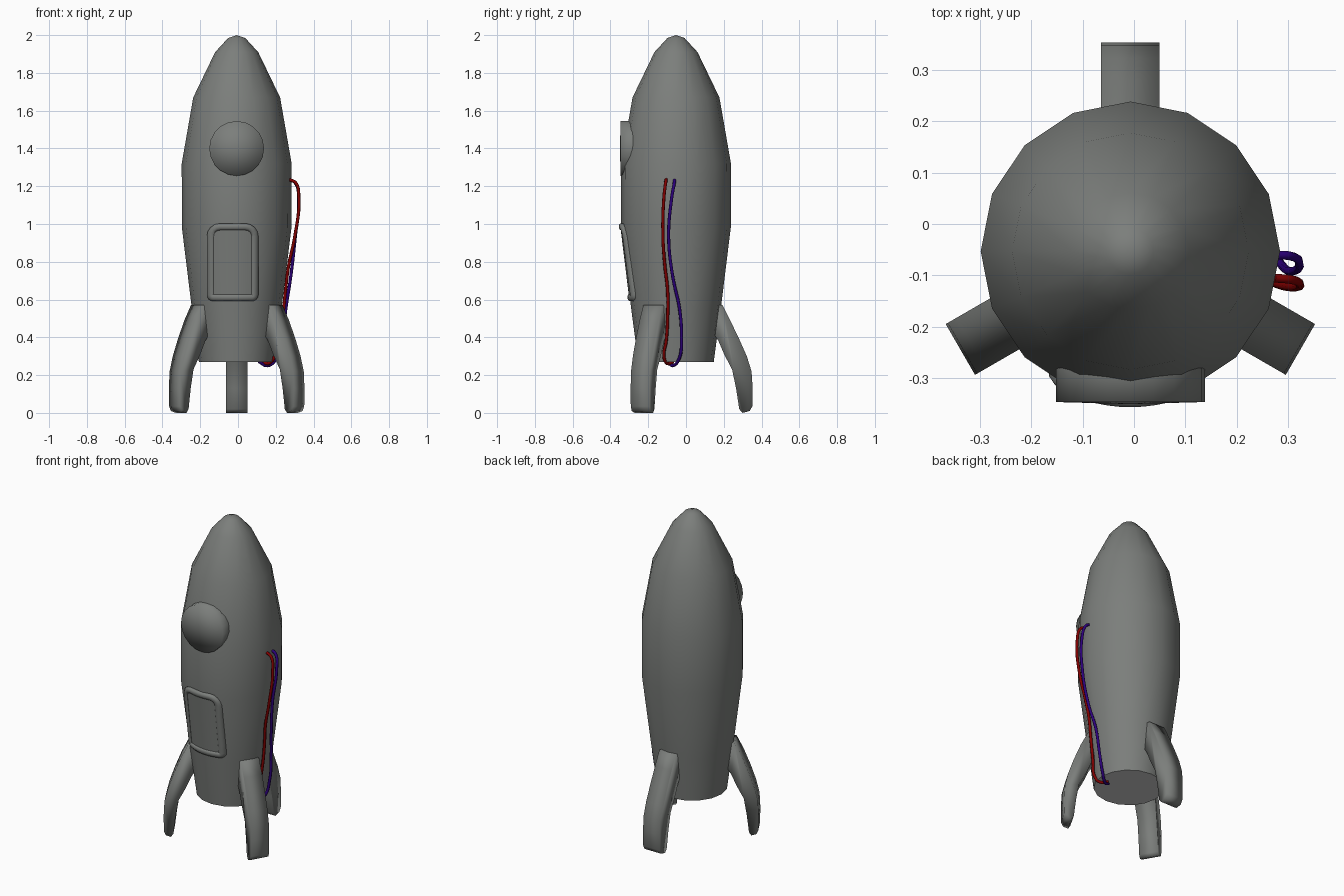
import bpy, bmesh, math
from mathutils import Vector, Matrix

if "Cube" in bpy.data.objects:
    bpy.data.objects.remove(bpy.data.objects["Cube"])

CX, CY = -0.007, -0.053          # rocket axis
PROFILE = [(0.20, 0.27), (0.237, 0.55), (0.29, 0.98), (0.291, 1.32),
           (0.23, 1.67), (0.114, 1.91), (0.045, 1.985)]


def material(name, rgb):
    m = bpy.data.materials.new(name)
    m.diffuse_color = (*rgb, 1)
    m.use_nodes = True
    m.node_tree.nodes["Principled BSDF"].inputs["Base Color"].default_value = m.diffuse_color
    return m


GREY = material("grey metal", (0.2, 0.21, 0.2))
LIGHT = material("light grey base", (0.6, 0.6, 0.6))
RED = material("red cable", (0.22, 0.0, 0.0))
BLUE = material("blue cable", (0.025, 0.0, 0.2))


def finish(name, bm, mats, angle=40):
    bmesh.ops.recalc_face_normals(bm, faces=bm.faces[:])
    me = bpy.data.meshes.new(name)
    bm.to_mesh(me)
    bm.free()
    for m in mats:
        me.materials.append(m)
    ob = bpy.data.objects.new(name, me)
    bpy.context.collection.objects.link(ob)
    bpy.ops.object.select_all(action='DESELECT')
    ob.select_set(True)
    bpy.context.view_layer.objects.active = ob
    bpy.ops.object.shade_smooth_by_angle(angle=math.radians(angle))
    return ob


def lathe(bm, profile, n, tip, cap=False):
    """Rings of (radius, height) about z, closed by a tip point."""
    rings = [[bm.verts.new((r * math.cos(2 * math.pi * i / n),
                            r * math.sin(2 * math.pi * i / n), z)) for i in range(n)]
             for r, z in profile]
    for a, b in zip(rings, rings[1:]):
        for i in range(n):
            j = (i + 1) % n
            bm.faces.new((a[i], a[j], b[j], b[i]))
    top = bm.verts.new((0, 0, tip))
    for i in range(n):
        bm.faces.new((rings[-1][i], rings[-1][(i + 1) % n], top))
    if cap:
        bm.faces.new(rings[0][::-1]).material_index = 1


def body_radius(z):
    for (r0, z0), (r1, z1) in zip(PROFILE, PROFILE[1:]):
        if z <= z1:
            return r0 + (r1 - r0) * (z - z0) / (z1 - z0)
    return 0


def on_front(x, z, lift):
    """Point on the front of the body, lifted off its surface."""
    r = body_radius(z) + lift
    return Vector((x, CY - math.sqrt(r * r - (x - CX) ** 2), z))


# Body with a lighter base disc
bm = bmesh.new()
lathe(bm, PROFILE, 16, 2.0, cap=True)
bm.transform(Matrix.Translation((CX, CY, 0)))
finish("body", bm, [GREY, LIGHT])

# Round window: shallow disc with softened shading
bm = bmesh.new()
lathe(bm, [(0.145, 0), (0.145, 0.066)], 20, 0.07)
bm.transform(Matrix.Translation((CX, -0.28, 1.40)) @ Matrix.Rotation(math.pi / 2, 4, 'X'))
finish("window", bm, [GREY], 180)

# Fins: curved leg outline (radius, height), extruded sideways; side fins flare less
FIN = [(0.18, 0.57), (0.246, 0.572), (0.287, 0.49), (0.335, 0.39), (0.375, 0.30),
       (0.40, 0.22), (0.406, 0.13), (0.404, 0.035), (0.39, 0.01), (0.352, 0.0),
       (0.335, 0.02), (0.318, 0.13), (0.297, 0.23), (0.255, 0.31), (0.225, 0.38), (0.18, 0.45)]
for name, deg, flare in (("back_fin", 90, 1.0), ("left_fin", 210, 0.77), ("right_fin", 330, 0.77)):
    bm = bmesh.new()
    outline = [(r if r < 0.3 else 0.3 + (r - 0.3) * flare, z) for r, z in FIN]
    sides = [[bm.verts.new((r, s * 0.057, z)) for r, z in outline] for s in (-1, 1)]
    for s in sides:
        bm.faces.new(s)
    for i in range(len(FIN)):
        j = (i + 1) % len(FIN)
        bm.faces.new((sides[0][i], sides[0][j], sides[1][j], sides[1][i]))
    bm.transform(Matrix.Translation((CX, CY, 0)) @ Matrix.Rotation(math.radians(deg), 4, 'Z'))
    finish(name, bm, [GREY], 180)

# Door frame: rounded outline wrapped on the body, swept with an eight-sided section
X0, X1, Z0, Z1 = -0.147, 0.09, 0.61, 0.985
outline = []
for cx, cz, start, r in ((X1, Z1, 0, 0.05), (X0, Z1, 90, 0.05),
                         (X0, Z0, 180, 0.015), (X1, Z0, 270, 0.015)):
    sx, sz = (-1 if cx == X1 else 1), (-1 if cz == Z1 else 1)
    for k in range(5):
        a = math.radians(start + k * 22.5)
        outline.append((cx + sx * r + r * math.cos(a), cz + sz * r + r * math.sin(a)))
# extra points so the straight sides follow the body
path = []
for i, p in enumerate(outline):
    q = outline[(i + 1) % len(outline)]
    n = 6 if math.dist(p, q) > 0.08 else 1
    path += [(p[0] + (q[0] - p[0]) * k / n, p[1] + (q[1] - p[1]) * k / n) for k in range(n)]
bm = bmesh.new()
rings = []
for i, (x, z) in enumerate(path):
    a, b = Vector(path[i - 1]), Vector(path[(i + 1) % len(path)])
    t = (b - a).normalized()
    ring = []
    for k in range(8):
        ang = 2 * math.pi * (k + 0.5) / 8
        o = 0.0195 * math.cos(ang)
        ring.append(bm.verts.new(on_front(x + t.y * o, z - t.x * o, 0.014 * math.sin(ang))))
    rings.append(ring)
for i in range(len(rings)):
    a, b = rings[i - 1], rings[i]
    for k in range(8):
        m = (k + 1) % 8
        bm.faces.new((a[k], a[m], b[m], b[k]))
finish("door_frame", bm, [GREY], 60)

# Door panel inside the frame
bm = bmesh.new()
grid = [[bm.verts.new(on_front(X0 + 0.013 + (X1 - X0 - 0.026) * i / 8,
                               Z0 + 0.01 + (Z1 - Z0 - 0.02) * j / 6, 0.004))
         for i in range(9)] for j in range(7)]
for j in range(6):
    for i in range(8):
        bm.faces.new((grid[j][i], grid[j][i + 1], grid[j + 1][i + 1], grid[j + 1][i]))
finish("door_panel", bm, [GREY])


# Cables down the right side, tucked under the body
def cable(name, pts, mat):
    cu = bpy.data.curves.new(name, 'CURVE')
    cu.dimensions = '3D'
    cu.bevel_depth = 0.0085
    cu.bevel_resolution = 2
    cu.resolution_u = 6
    cu.use_fill_caps = True
    sp = cu.splines.new('BEZIER')
    sp.bezier_points.add(len(pts) - 1)
    for bp, p in zip(sp.bezier_points, pts):
        bp.co = p
        bp.handle_left_type = bp.handle_right_type = 'AUTO'
    cu.materials.append(mat)
    ob = bpy.data.objects.new(name, cu)
    bpy.context.collection.objects.link(ob)


cable("red_cable", [(0.272, -0.105, 1.235), (0.305, -0.108, 1.218), (0.322, -0.117, 1.14),
                    (0.300, -0.122, 0.93), (0.268, -0.112, 0.78), (0.252, -0.098, 0.655),
                    (0.238, -0.097, 0.52), (0.215, -0.105, 0.38), (0.195, -0.117, 0.30),
                    (0.165, -0.10, 0.262), (0.13, -0.07, 0.268)], RED)
cable("blue_cable", [(0.272, -0.06, 1.235), (0.303, -0.062, 1.218), (0.321, -0.077, 1.13),
                     (0.303, -0.092, 0.93), (0.279, -0.07, 0.72), (0.253, -0.034, 0.55),
                     (0.236, -0.024, 0.40), (0.205, -0.035, 0.29), (0.155, -0.07, 0.25),
                     (0.11, -0.095, 0.272)], BLUE)
